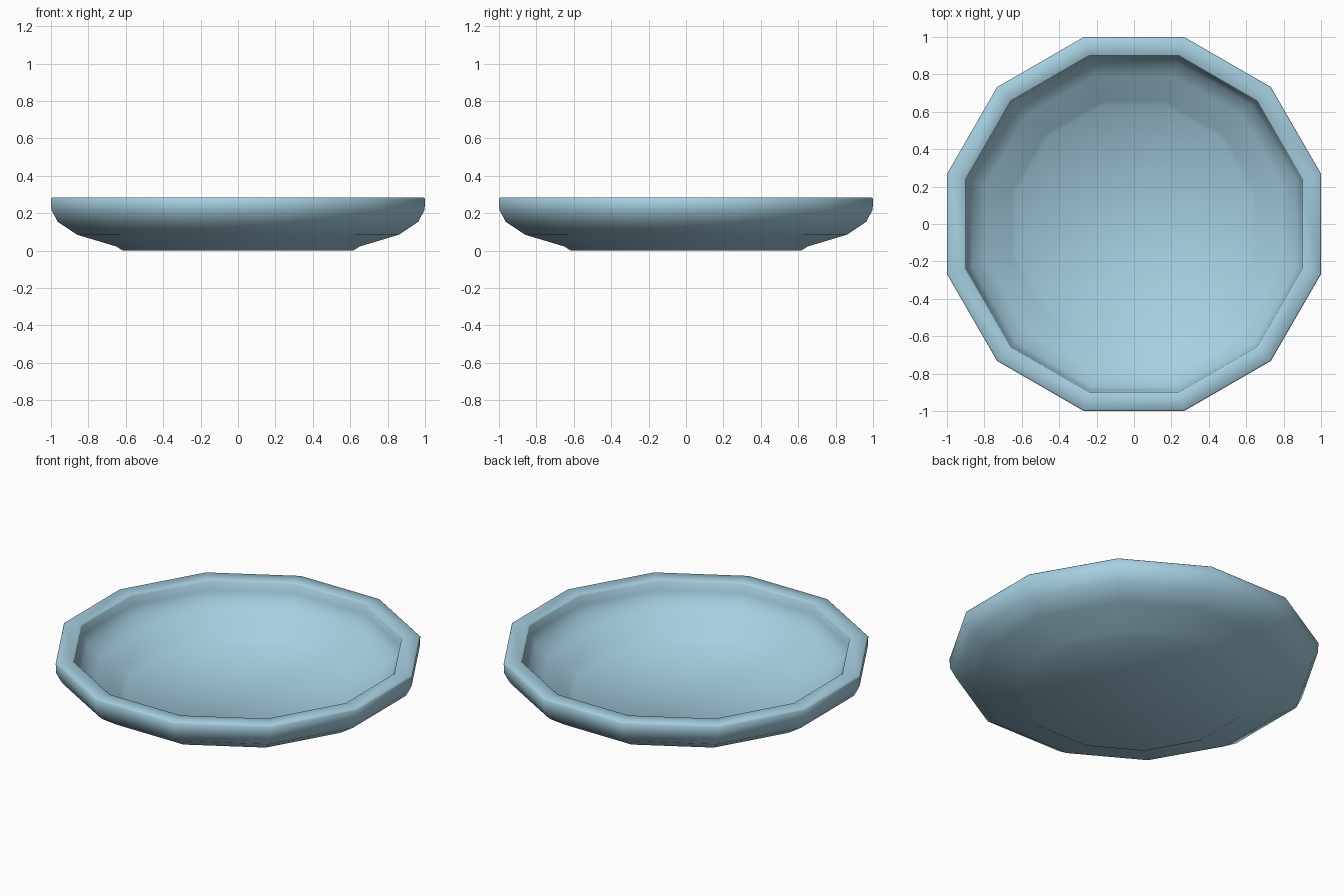
import bpy, bmesh
from math import cos, sin, pi, radians

if "Cube" in bpy.data.objects:
    bpy.data.objects.remove(bpy.data.objects["Cube"])

SIDES = 12

# Cross-section as (distance to flat side, height), from underside to inner floor
PROFILE = [
    (0.615, 0.0), (0.65, 0.022), (0.86, 0.085), (0.965, 0.155), (0.998, 0.22),
    (1.0, 0.278), (0.993, 0.285),                      # outer wall and rim edge
    (0.905, 0.285), (0.898, 0.278),                    # rim inner edge
    (0.892, 0.225), (0.865, 0.17), (0.79, 0.11),       # inner wall
    (0.655, 0.045), (0.63, 0.02),                      # floor edge
]


def ring(bm, apothem, z):
    r = apothem / cos(pi / SIDES)
    return [bm.verts.new((r * cos((i + 0.5) * 2 * pi / SIDES),
                          r * sin((i + 0.5) * 2 * pi / SIDES), z))
            for i in range(SIDES)]


# Dish: stacked twelve-sided rings, closed by base and floor
bm = bmesh.new()
rings = [ring(bm, a, z) for a, z in PROFILE]
for lower, upper in zip(rings, rings[1:]):
    for i in range(SIDES):
        j = (i + 1) % SIDES
        bm.faces.new((lower[i], lower[j], upper[j], upper[i]))
bm.faces.new(rings[0][::-1])
bm.faces.new(rings[-1])
bmesh.ops.recalc_face_normals(bm, faces=bm.faces)

mesh = bpy.data.meshes.new("dish")
bm.to_mesh(mesh)
bm.free()
dish = bpy.data.objects.new("dish", mesh)
bpy.context.collection.objects.link(dish)

# Pale blue glaze
glaze = bpy.data.materials.new("pale_blue")
glaze.diffuse_color = (0.38, 0.62, 0.74, 1)
glaze.use_nodes = True
glaze.node_tree.nodes["Principled BSDF"].inputs["Base Color"].default_value = glaze.diffuse_color
mesh.materials.append(glaze)

# Smooth shading with crisp edges
bpy.context.view_layer.objects.active = dish
dish.select_set(True)
bpy.ops.object.shade_smooth_by_angle(angle=radians(50))
